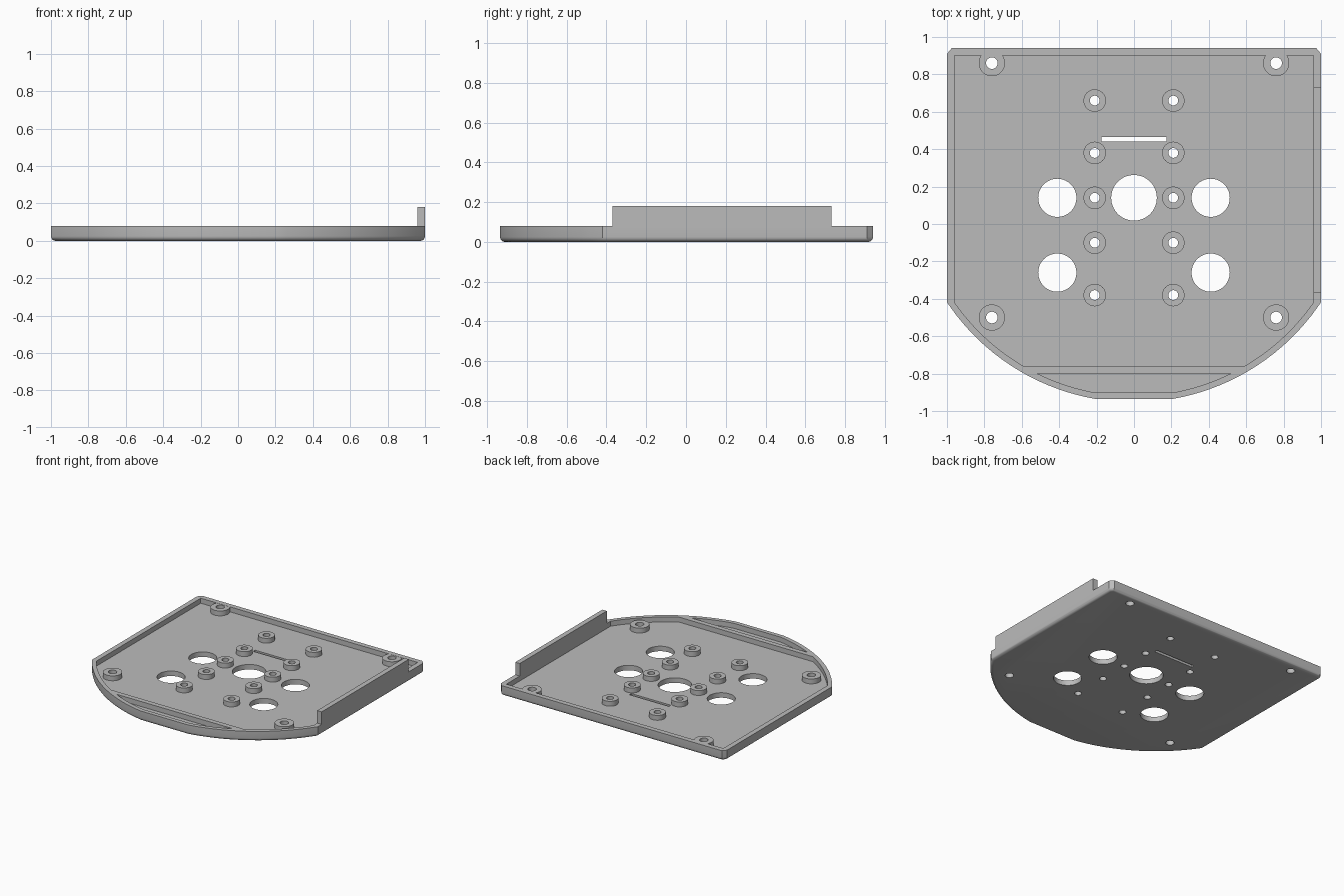
import bpy, bmesh
from math import sqrt, cos, sin, tau, radians

RIM, FLOOR, WALL_TOP = 0.08, 0.04, 0.18
ARC_Y = 0.25                      # centre of the front arc on the y axis

cube = bpy.data.objects.get("Cube")
if cube:
    bpy.data.objects.remove(cube, do_unlink=True)

grey = bpy.data.materials.new("plain grey")
grey.use_nodes = True
COLOUR = (0.5, 0.5, 0.5, 1)
grey.diffuse_color = COLOUR
grey.node_tree.nodes["Principled BSDF"].inputs["Base Color"].default_value = COLOUR


def finish(name, bm):
    bmesh.ops.recalc_face_normals(bm, faces=bm.faces)
    mesh = bpy.data.meshes.new(name)
    bm.to_mesh(mesh)
    bm.free()
    mesh.materials.append(grey)
    obj = bpy.data.objects.new(name, mesh)
    bpy.context.collection.objects.link(obj)
    return obj


def add_prism(bm, outline, z0, z1):
    base = bm.faces.new([bm.verts.new((x, y, z0)) for x, y in outline])
    ext = bmesh.ops.extrude_face_region(bm, geom=[base], use_keep_orig=True)
    top = [v for v in ext["geom"] if isinstance(v, bmesh.types.BMVert)]
    bmesh.ops.translate(bm, verts=top, vec=(0, 0, z1 - z0))


def circle(x, y, r, n=48):
    return [(x + r * cos(tau * i / n), y + r * sin(tau * i / n)) for i in range(n)]


def rectangle(x0, x1, y0, y1):
    return [(x0, y0), (x1, y0), (x1, y1), (x0, y1)]


def arc(radius, x0, x1, n=16):
    """Front arc points running from x0 to x1 on the right half."""
    xs = [x0 + (x1 - x0) * i / n for i in range(n + 1)]
    return [(x, ARC_Y - sqrt(radius ** 2 - x * x)) for x in xs]


def mirrored(half):
    return half + [(-x, y) for x, y in reversed(half)]


def cut(target, cutter):
    mod = target.modifiers.new("cut", "BOOLEAN")
    mod.operation, mod.solver, mod.object = "DIFFERENCE", "EXACT", cutter
    bpy.context.view_layer.objects.active = target
    bpy.ops.object.modifier_apply(modifier=mod.name)
    bpy.data.objects.remove(cutter, do_unlink=True)


def smooth(obj):
    bpy.ops.object.select_all(action="DESELECT")
    obj.select_set(True)
    bpy.context.view_layer.objects.active = obj
    bpy.ops.object.shade_smooth_by_angle(angle=radians(30))


# Tray body with a rounded bottom edge
bm = bmesh.new()
add_prism(bm, mirrored(arc(1.203, 0.21, 1.0) + [(1, 0.91), (0.975, 0.94)]), 0, RIM)
bottom = [e for e in bm.edges if all(v.co.z < 0.001 for v in e.verts)]
bmesh.ops.bevel(bm, geom=bottom, offset=0.025, segments=5, profile=0.5, affect="EDGES")
tray = finish("tray", bm)

# Main recess and the shallow front pocket, leaving a crossbar between them
bm = bmesh.new()
add_prism(bm, mirrored(arc(1.17, 0.59, 0.96) + [(0.96, 0.9)]), FLOOR, 0.2)
add_prism(bm, mirrored(arc(1.17, 0.21, 0.516)), FLOOR, 0.2)
cut(tray, finish("recess_cutter", bm))

# Bosses: x, y, outer radius, hole radius
bosses = [(s * 0.21, y, 0.06, 0.026) for s in (-1, 1) for y in (0.66, 0.38, 0.14, -0.1, -0.38)]
bosses += [(s * 0.76, y, 0.07, 0.031) for s in (-1, 1) for y in (0.86, -0.5)]

# Through holes and the slot
bm = bmesh.new()
for x, y, outer, inner in bosses:
    add_prism(bm, circle(x, y, inner), -0.1, 0.3)
add_prism(bm, circle(0, 0.14, 0.122, 64), -0.1, 0.3)
for x in (-0.41, 0.41):
    for y in (0.14, -0.26):
        add_prism(bm, circle(x, y, 0.102, 64), -0.1, 0.3)
add_prism(bm, rectangle(-0.175, 0.175, 0.442, 0.466), -0.1, 0.3)
cut(tray, finish("hole_cutter", bm))
smooth(tray)

# Ring-shaped screw bosses standing on the floor
for i, (x, y, outer, inner) in enumerate(bosses):
    bm = bmesh.new()
    n = 48
    rings = [[bm.verts.new((px, py, z)) for px, py in circle(x, y, r, n)]
             for r, z in ((outer, FLOOR), (outer, RIM - 0.001), (inner, RIM - 0.001), (inner, FLOOR))]
    for a, b in zip(rings, rings[1:] + rings[:1]):
        for k in range(n):
            bm.faces.new((a[k], a[(k + 1) % n], b[(k + 1) % n], b[k]))
    smooth(finish(f"screw_boss_{i + 1}", bm))

# Raised wall on the left edge
bm = bmesh.new()
add_prism(bm, rectangle(0.96, 1.0, -0.37, 0.73), RIM, WALL_TOP)
finish("side_wall", bm)
